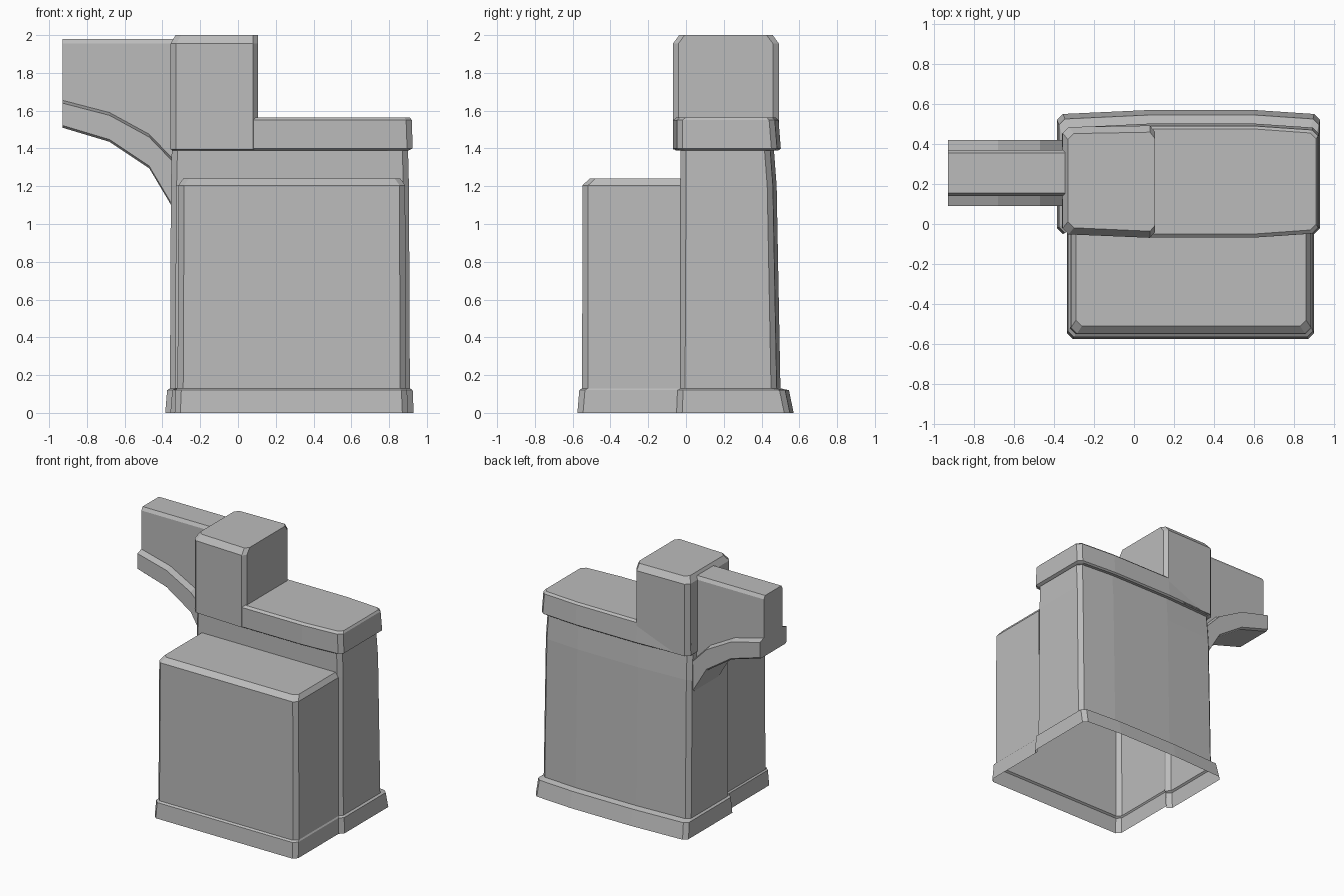
import bpy

cube = bpy.data.objects.get("Cube")
if cube:
    bpy.data.objects.remove(cube, do_unlink=True)

grey = bpy.data.materials.new("plain grey")
grey.use_nodes = True
grey.diffuse_color = (0.5, 0.5, 0.5, 1)
grey.node_tree.nodes["Principled BSDF"].inputs["Base Color"].default_value = (0.5, 0.5, 0.5, 1)


def loft(name, rings, cap_start=True, cap_end=True, skip=None):
    """Skin a list of equal-length closed rings; skip(ring, side) leaves a face out."""
    n = len(rings[0])
    verts = [p for ring in rings for p in ring]
    faces = []
    for r in range(len(rings) - 1):
        for i in range(n):
            if skip and skip(r, i):
                continue
            j = (i + 1) % n
            faces.append((r * n + i, r * n + j, (r + 1) * n + j, (r + 1) * n + i))
    if cap_start:
        faces.append(tuple(reversed(range(n))))
    if cap_end:
        faces.append(tuple(range(len(verts) - n, len(verts))))
    mesh = bpy.data.meshes.new(name)
    mesh.from_pydata(verts, [], faces)
    mesh.materials.append(grey)
    obj = bpy.data.objects.new(name, mesh)
    bpy.context.collection.objects.link(obj)
    return obj


def outline(z, x0, x1, y0, y1, c=0.03, front=0.0, back=0.02):
    """Chamfered rectangle whose front and back bow gently outward."""
    a, b = 0.08, 0.6
    return [(x, y, z) for x, y in (
        (x0 + c, y0), (a, y0 - front), (b, y0 - front), (x1 - c, y0),
        (x1, y0 + c), (x1, y1 - c), (x1 - c, y1), (b, y1 + back),
        (a, y1 + back), (x0 + c, y1), (x0, y1 - c), (x0, y0 + c))]


# Main tower with flared skirt, open below and open into the front block
loft("tower", [
    outline(0, -0.385, 0.93, -0.05, 0.55),
    outline(0.12, -0.375, 0.925, -0.045, 0.525),
    outline(0.13, -0.36, 0.91, -0.035, 0.48),
    outline(1.2, -0.355, 0.905, -0.03, 0.46),
    outline(1.4, -0.35, 0.9, -0.03, 0.445),
], cap_start=False, skip=lambda r, i: r < 3 and i < 3)

# Overhanging cap
loft("cap", [
    outline(1.39, -0.35, 0.905, -0.035, 0.47, front=0.02),
    outline(1.4, -0.36, 0.925, -0.048, 0.482, front=0.02),
    outline(1.55, -0.355, 0.92, -0.048, 0.47, front=0.02),
    outline(1.565, -0.335, 0.91, -0.03, 0.455, front=0.02),
])


# Raised block on the cap
def block_ring(z, inset):
    x0, x1, t = -0.357 + inset * 0.8, 0.105, inset
    return [(x, y, z) for x, y in (
        (x0 + 0.03, -0.052 + t), (0.08, -0.069 + t), (x1, -0.04 + t), (x1, 0.46 - t),
        (0.08, 0.492 - t), (x0 + 0.03, 0.485 - t), (x0, 0.455 - t), (x0, -0.022 + t))]


loft("raised_block", [block_ring(1.395, 0), block_ring(1.955, 0), block_ring(2.0, 0.033)])


# Front block with skirt, open at the back and below
def front_ring(z, x0, x1, y0, c=0.03):
    return [(x, y, z) for x, y in (
        (x0, -0.03), (x0, y0 + c), (x0 + c, y0), (x1 - c, y0), (x1, y0 + c), (x1, -0.03))]


loft("front_block", [
    front_ring(0, -0.335, 0.9, -0.575),
    front_ring(0.12, -0.33, 0.895, -0.565),
    front_ring(0.13, -0.32, 0.888, -0.55),
    front_ring(1.205, -0.315, 0.885, -0.548),
    front_ring(1.24, -0.29, 0.86, -0.51),
], cap_start=False, skip=lambda r, i: i == 5)


# Side arm: narrow body standing on a wider curved flange
def arm_ring(x, low, mid):
    half = [(0.15, low), (0.165, low + 0.012), (0.165, mid - 0.015), (0.115, mid),
            (0.115, 1.955), (0.1, 1.98)]
    return ([(x, 0.255 - w, z) for w, z in half]
            + [(x, 0.255 + w, z) for w, z in reversed(half)])


loft("side_arm", [arm_ring(*s) for s in (
    (-0.93, 1.51, 1.655), (-0.68, 1.435, 1.59), (-0.47, 1.295, 1.475), (-0.345, 1.085, 1.345))])

# Consistent outward normals
import bmesh
for obj in bpy.context.scene.objects:
    if obj.type == "MESH":
        bm = bmesh.new()
        bm.from_mesh(obj.data)
        bmesh.ops.recalc_face_normals(bm, faces=bm.faces)
        bm.to_mesh(obj.data)
        bm.free()
